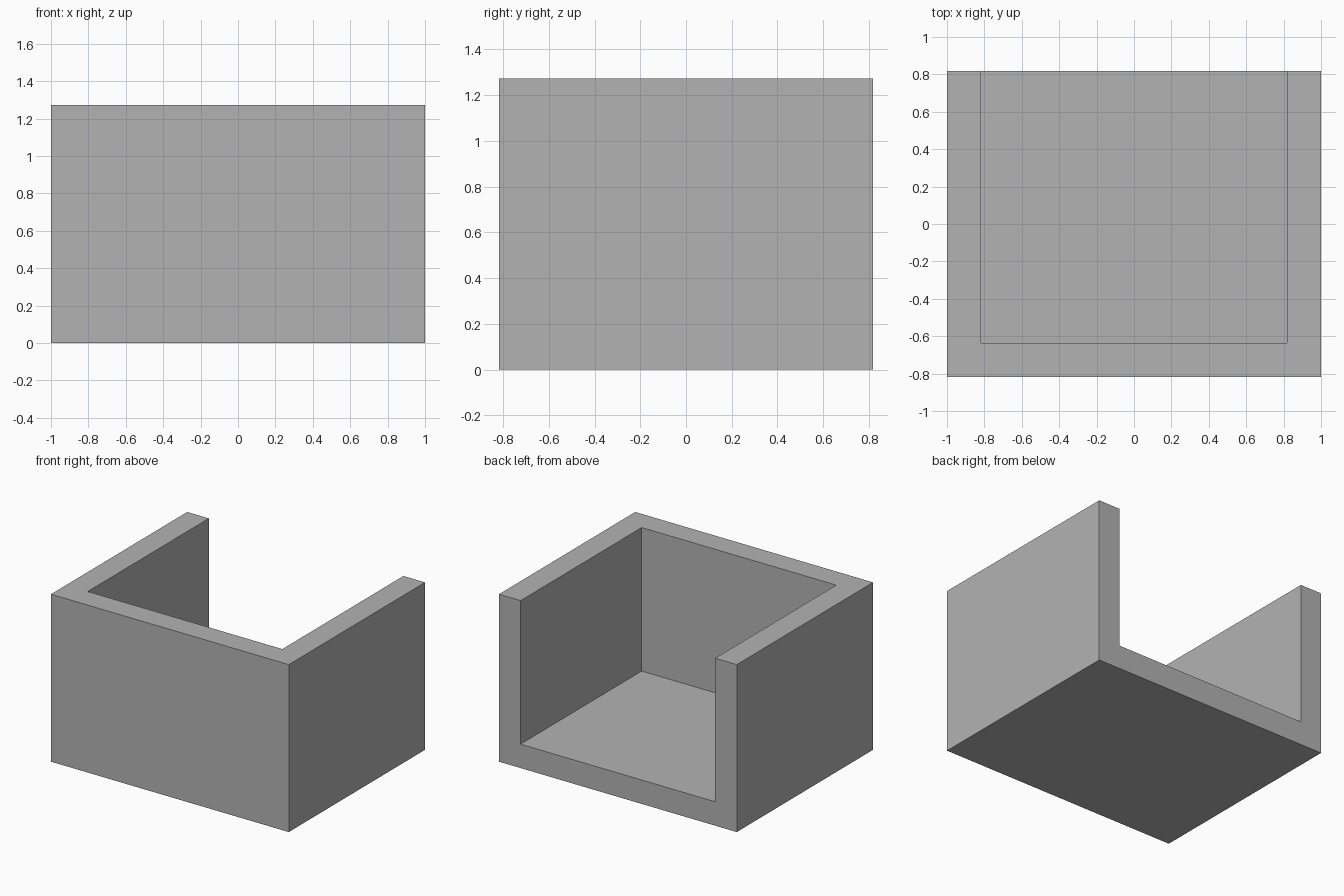
import bpy

old = bpy.data.objects.get("Cube")
if old:
    bpy.data.objects.remove(old, do_unlink=True)

# Overall size and wall thickness
UNIT = 1 / 11
WIDTH, DEPTH, HEIGHT, WALL = 22 * UNIT, 18 * UNIT, 14 * UNIT, 2 * UNIT
OVERSHOOT = 0.2


def box(name, low, high):
    """Axis-aligned box between two corners."""
    centre = [(a + b) / 2 for a, b in zip(low, high)]
    bpy.ops.mesh.primitive_cube_add(size=1, location=centre)
    obj = bpy.context.object
    obj.name = obj.data.name = name
    obj.scale = [b - a for a, b in zip(low, high)]
    bpy.ops.object.transform_apply(location=True, rotation=True, scale=True)
    return obj


# Plain grey material
grey = bpy.data.materials.new("plain_grey")
grey.use_nodes = True
colour = (0.45, 0.45, 0.45, 1)
grey.diffuse_color = colour
for node in grey.node_tree.nodes:
    if node.type == "BSDF_PRINCIPLED":
        node.inputs["Base Color"].default_value = colour

# Solid block forming the floor, front wall and two side walls
tray = box("open_backed_box", (-WIDTH / 2, -DEPTH / 2, 0), (WIDTH / 2, DEPTH / 2, HEIGHT))
tray.data.materials.append(grey)

# Cavity, open at the top and the back
cavity = box("cavity_cutter",
             (-WIDTH / 2 + WALL, -DEPTH / 2 + WALL, WALL),
             (WIDTH / 2 - WALL, DEPTH / 2 + OVERSHOOT, HEIGHT + OVERSHOOT))
cavity.data.materials.append(grey)
cavity.hide_render = True

cut = tray.modifiers.new("cavity", "BOOLEAN")
cut.operation = "DIFFERENCE"
cut.solver = "EXACT"
cut.object = cavity
bpy.context.view_layer.objects.active = tray
bpy.ops.object.modifier_apply(modifier=cut.name)
bpy.data.objects.remove(cavity, do_unlink=True)
